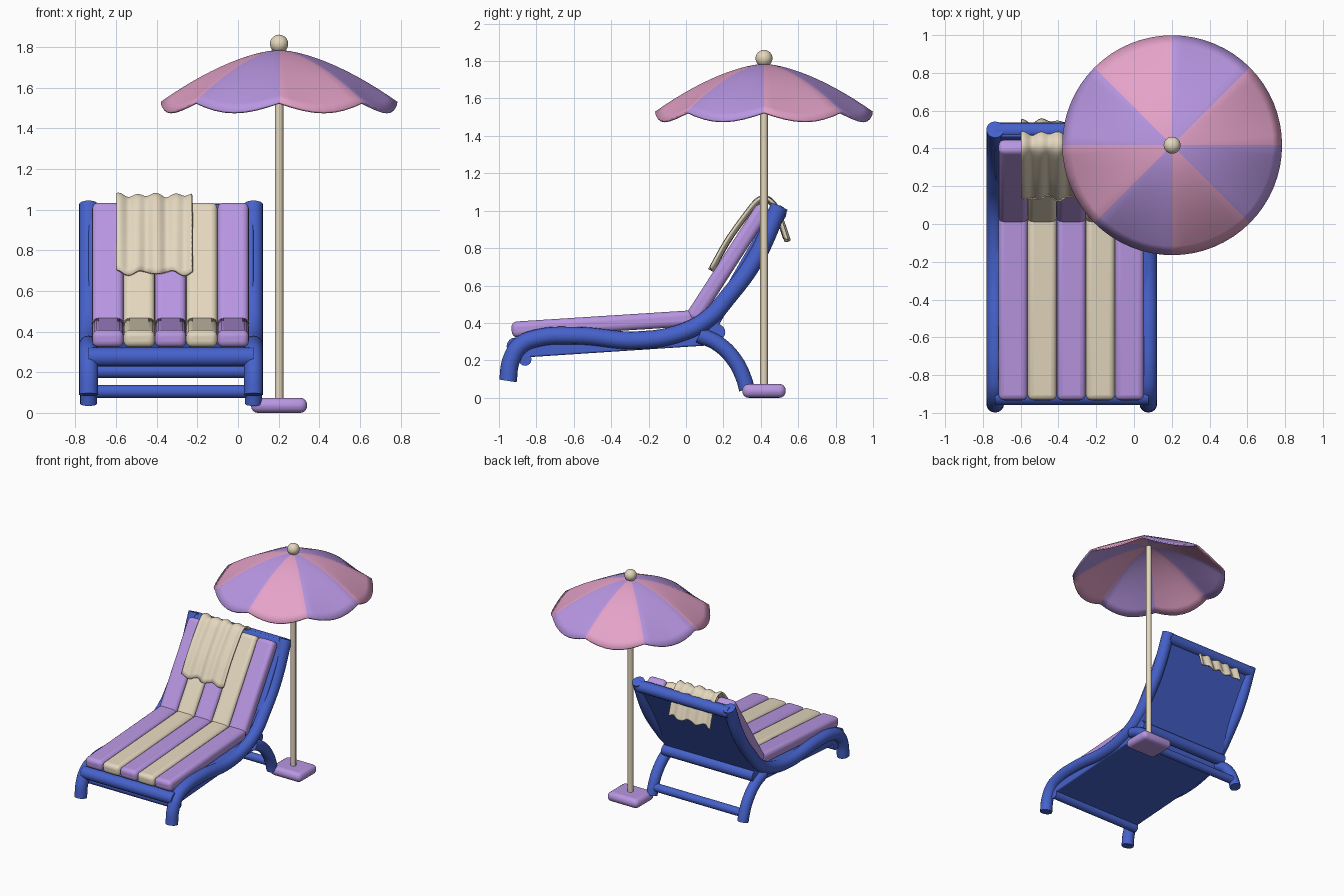
import bpy, bmesh, math
from mathutils import Vector

if "Cube" in bpy.data.objects:
    bpy.data.objects.remove(bpy.data.objects["Cube"])


def material(name, rgb):
    lin = [((c / 255 + 0.055) / 1.055) ** 2.4 for c in rgb] + [1]
    m = bpy.data.materials.new(name)
    m.use_nodes = True
    m.diffuse_color = lin
    m.node_tree.nodes["Principled BSDF"].inputs["Base Color"].default_value = lin
    return m


BLUE = material("frame blue", (70, 98, 204))
PURPLE = material("lilac", (184, 150, 226))
PINK = material("pink", (228, 162, 200))
BEIGE = material("beige", (228, 215, 190))
parts = []


def add(name, mesh, *mats):
    ob = bpy.data.objects.new(name, mesh)
    bpy.context.collection.objects.link(ob)
    for m in mats:
        mesh.materials.append(m)
    parts.append(ob)
    return ob


def from_bmesh(name, bm, *mats):
    bmesh.ops.recalc_face_normals(bm, faces=bm.faces)
    me = bpy.data.meshes.new(name)
    bm.to_mesh(me)
    bm.free()
    return add(name, me, *mats)


def tube(name, points, radius, mat):
    """Round bar through points, made as a bevelled curve."""
    cu = bpy.data.curves.new(name, "CURVE")
    cu.dimensions, cu.bevel_depth, cu.bevel_resolution = "3D", radius, 6
    cu.use_fill_caps, cu.resolution_u = True, 8
    sp = cu.splines.new("BEZIER")
    sp.bezier_points.add(len(points) - 1)
    for bp, p in zip(sp.bezier_points, points):
        bp.co = p
        bp.handle_left_type = bp.handle_right_type = "AUTO"
    helper = bpy.data.objects.new(name, cu)
    bpy.context.collection.objects.link(helper)
    bpy.context.view_layer.update()
    dg = bpy.context.evaluated_depsgraph_get()
    me = bpy.data.meshes.new_from_object(helper.evaluated_get(dg))
    bpy.data.objects.remove(helper)
    return add(name, me, mat)


def slab(name, a, b, thick, x0, x1, mat, width):
    """Rounded board whose upper side runs from a to b in (y, z)."""
    a, b = Vector(a), Vector(b)
    d = (b - a).normalized()
    n = Vector((d.y, -d.x)) * thick
    bm = bmesh.new()
    rings = [[bm.verts.new((x, *p)) for p in (a, b, b + n, a + n)] for x in (x0, x1)]
    bm.faces.new(rings[0])
    bm.faces.new(rings[1])
    for i in range(4):
        j = (i + 1) % 4
        bm.faces.new((rings[0][i], rings[0][j], rings[1][j], rings[1][i]))
    ob = from_bmesh(name, bm, mat)
    mod = ob.modifiers.new("rounding", "BEVEL")
    mod.width, mod.segments, mod.limit_method = width, 4, "ANGLE"


# Side rails and rear legs
RIGHT, LEFT = -0.735, 0.076
rail = [(-0.952, 0.09), (-0.935, 0.2), (-0.885, 0.28), (-0.8, 0.318), (-0.59, 0.332), (-0.25, 0.308),
        (-0.02, 0.35), (0.12, 0.425), (0.225, 0.54), (0.37, 0.74), (0.5, 1.025)]
leg = [(0.07, 0.335), (0.17, 0.29), (0.26, 0.2), (0.31, 0.1), (0.325, 0.045)]
for side, x in (("right", RIGHT), ("left", LEFT)):
    tube(side + "_rail", [(x, y, z) for y, z in rail], 0.047, BLUE)
    tube(side + "_rear_leg", [(x, y, z) for y, z in leg], 0.042, BLUE)

# Crossbars
for name, y, z, r in (("front_bar", -0.912, 0.275, 0.047), ("lower_front_bar", -0.86, 0.205, 0.034),
                      ("hinge_bar", 0.165, 0.35, 0.045), ("rear_leg_bar", 0.31, 0.105, 0.032),
                      ("top_bar", 0.492, 0.985, 0.045)):
    tube(name, [(RIGHT, y, z), (LEFT, y, z)], r, BLUE)

# Panels under the cushions
slab("seat_panel", (-0.875, 0.315), (0.12, 0.38), 0.1, RIGHT, LEFT, BLUE, 0.01)
slab("back_panel", (0.09, 0.38), (0.465, 1.03), 0.07, RIGHT, LEFT, BLUE, 0.01)

# Striped cushions
STRIPE = 0.154
for i in range(5):
    x0 = -0.717 + i * STRIPE
    mat = BEIGE if i % 2 else PURPLE
    slab(f"seat_cushion_{i + 1}", (-0.935, 0.406), (0.04, 0.468), 0.085, x0, x0 + STRIPE, mat, 0.03)
    slab(f"back_cushion_{i + 1}", (-0.005, 0.44), (0.385, 1.045), 0.085, x0, x0 + STRIPE, mat, 0.03)


# Towel draped over the backrest
def spline(pts, steps):
    """Smooth path through points."""
    p = [Vector(q) for q in pts]
    p = [2 * p[0] - p[1]] + p + [2 * p[-1] - p[-2]]
    out = []
    for i in range(1, len(p) - 2):
        for k in range(steps):
            t = k / steps
            out.append(0.5 * (2 * p[i] + (p[i + 1] - p[i - 1]) * t
                       + (2 * p[i - 1] - 5 * p[i] + 4 * p[i + 1] - p[i + 2]) * t * t
                       + (3 * p[i] - p[i - 1] - 3 * p[i + 1] + p[i + 2]) * t ** 3))
    return out + [p[-2]]


path = spline([(0.14, 0.69), (0.222, 0.835), (0.317, 0.97), (0.385, 1.052), (0.43, 1.062),
               (0.47, 1.03), (0.497, 0.97), (0.52, 0.905), (0.54, 0.845)], 5)
bm = bmesh.new()
COLS = 40
grid = []
for i, p in enumerate(path):
    d = (path[min(i + 1, len(path) - 1)] - path[max(i - 1, 0)]).normalized()
    n = Vector((-d.y, d.x))
    row = []
    for c in range(COLS + 1):
        u = c / COLS
        ripple = 0.008 * math.sin(u * 25 + 1) + 0.004 * math.sin(u * 14 + i * 0.08)
        hem = 0.012 * math.sin(u * 17 + 2) * (1 - min(i, len(path) - 1 - i) / 20)
        q = p + n * ripple + d * hem
        row.append(bm.verts.new((-0.597 + 0.372 * u, q.x, q.y)))
    grid.append(row)
for r0, r1 in zip(grid, grid[1:]):
    for c in range(COLS):
        bm.faces.new((r0[c], r0[c + 1], r1[c + 1], r1[c]))
towel = from_bmesh("towel", bm, BEIGE)
mod = towel.modifiers.new("thickness", "SOLIDIFY")
mod.thickness, mod.offset = 0.014, 0

# Parasol canopy: eight alternating panels with a scalloped hem
CX, CY, R, PER, RINGS = 0.202, 0.417, 0.582, 8, 12
bm = bmesh.new()
top = bm.verts.new((CX, CY, 1.785))
rings = []
for k in range(1, RINGS + 1):
    t = k / RINGS
    ring = []
    for j in range(8 * PER):
        a = math.tau * j / (8 * PER)
        z = 1.785 - 0.255 * t ** 1.6 - 0.048 * t ** 2.5 * abs(math.sin(4 * a))
        ring.append(bm.verts.new((CX + R * t * math.cos(a), CY + R * t * math.sin(a), z)))
    rings.append(ring)
for j in range(8 * PER):
    nxt = (j + 1) % (8 * PER)
    faces = [bm.faces.new((top, rings[0][j], rings[0][nxt]))]
    for r0, r1 in zip(rings, rings[1:]):
        faces.append(bm.faces.new((r0[j], r1[j], r1[nxt], r0[nxt])))
    for f in faces:
        f.material_index = (j // PER) % 2
canopy = from_bmesh("parasol_canopy", bm, PINK, PURPLE)
mod = canopy.modifiers.new("thickness", "SOLIDIFY")
mod.thickness, mod.offset = 0.012, -1

# Parasol pole, finial and foot
tube("parasol_pole", [(CX, CY, 0.04), (CX, CY, 1.78)], 0.021, BEIGE)
bm = bmesh.new()
bmesh.ops.create_uvsphere(bm, u_segments=24, v_segments=16, radius=0.045)
bmesh.ops.translate(bm, verts=bm.verts, vec=(CX, CY, 1.815))
from_bmesh("parasol_finial", bm, BEIGE)
slab("parasol_foot", (CY - 0.116, 0.074), (CY + 0.116, 0.074), 0.074, CX - 0.138, CX + 0.138, PURPLE, 0.034)

# Smooth shading with sharp edges kept
bpy.ops.object.select_all(action="DESELECT")
for ob in parts:
    ob.select_set(True)
bpy.context.view_layer.objects.active = parts[0]
bpy.ops.object.shade_smooth_by_angle(angle=math.radians(35))
